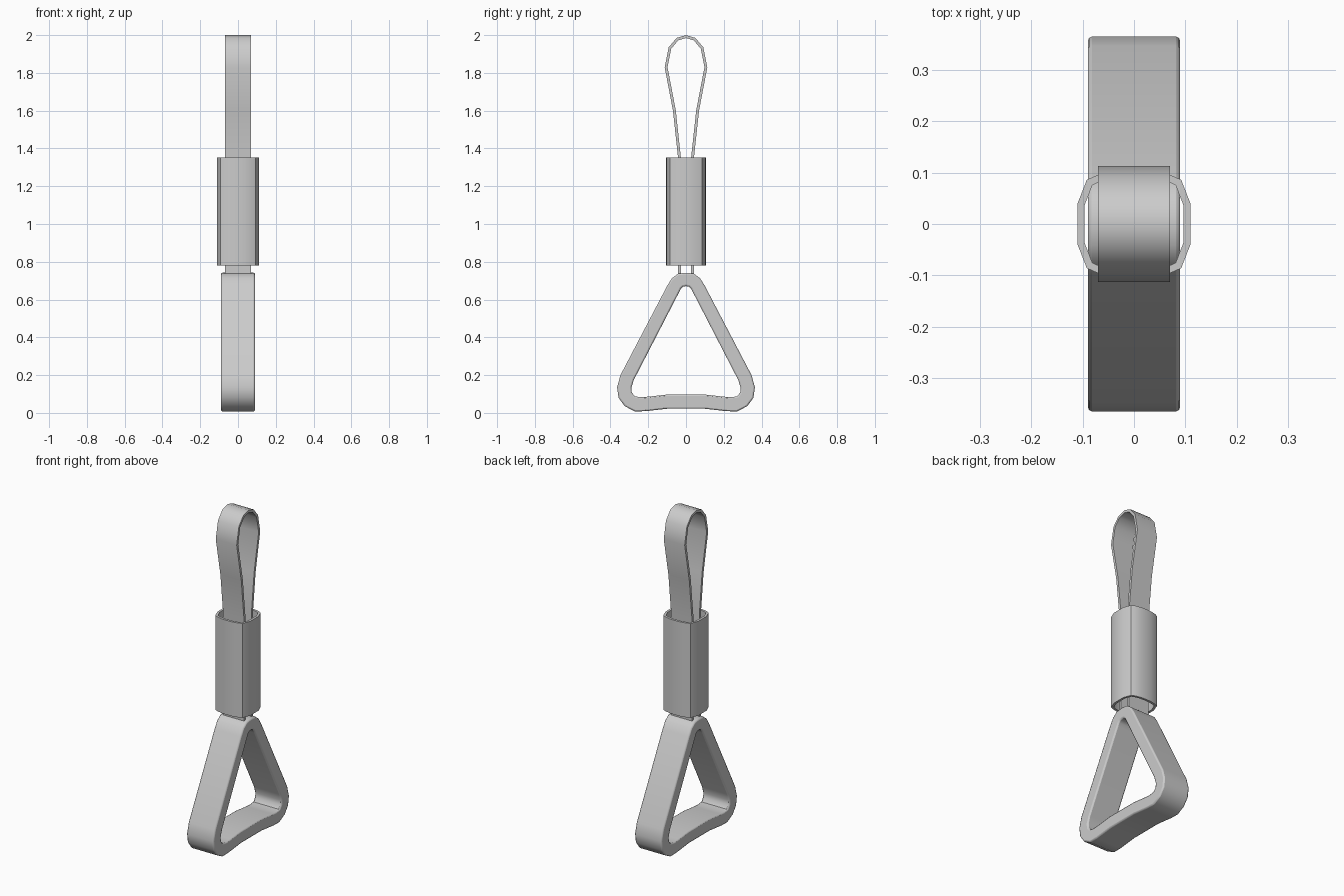
import bpy, bmesh, math
from mathutils import Vector

if "Cube" in bpy.data.objects:
    bpy.data.objects.remove(bpy.data.objects["Cube"])


def mirrored(half):
    """Add the mirror image (u -> -u) of a half outline, skipping points on the axis."""
    return half + [(-u, v) for u, v in reversed(half) if abs(u) > 1e-6]


def inset(pts, d, closed):
    """Mitred inward offset of a clockwise outline."""
    n, out = len(pts), []
    for i, p in enumerate(pts):
        normals = []
        for a, b in ((i - 1, i), (i, i + 1)):
            if closed or (a >= 0 and b < n):
                e = (Vector(pts[b % n]) - Vector(pts[a % n])).normalized()
                normals.append(Vector((e.y, -e.x)))
        m = sum(normals, Vector((0, 0))).normalized()
        out.append(tuple(Vector(p) + m * (d / m.dot(normals[0]))))
    return out


def band(name, outer, inner, place, lo, hi, closed=True, bevel=0):
    """Solid wall between two outlines, extruded from lo to hi."""
    bm = bmesh.new()
    rows = [[bm.verts.new(place(u, v, w)) for u, v in line]
            for line, w in ((outer, lo), (outer, hi), (inner, hi), (inner, lo))]
    n = len(outer)
    for i in range(n if closed else n - 1):
        j = (i + 1) % n
        for k in range(4):
            a, b = rows[k], rows[(k + 1) % 4]
            bm.faces.new((a[i], a[j], b[j], b[i]))
    if not closed:
        for i in (0, n - 1):
            bm.faces.new([r[i] for r in rows])
    bmesh.ops.recalc_face_normals(bm, faces=bm.faces)
    mesh = bpy.data.meshes.new(name)
    bm.to_mesh(mesh)
    bm.free()
    ob = bpy.data.objects.new(name, mesh)
    bpy.context.collection.objects.link(ob)
    if bevel:
        mod = ob.modifiers.new("Edge bevel", 'BEVEL')
        mod.width, mod.segments = bevel, 2
        mod.limit_method, mod.angle_limit = 'ANGLE', math.radians(60)
    bpy.ops.object.select_all(action='DESELECT')
    ob.select_set(True)
    bpy.context.view_layer.objects.active = ob
    bpy.ops.object.shade_smooth_by_angle(angle=math.radians(35))
    return ob


def side(u, v, w):      # outline in YZ, extruded along X
    return (w, u, v)


def upright(u, v, w):   # outline in XY, extruded along Z
    return (u, v, w)


# Triangular pull handle with rounded corners and a slightly bowed base
outer = mirrored([(0, .742), (.042, .737), (.075, .712), (.1, .672), (.347, .2),
                  (.365, .135), (.357, .08), (.325, .036), (.272, .008),
                  (.215, .009), (.1, .022), (0, .022)])
inner = mirrored([(0, .671), (.016, .668), (.027, .658), (.036, .64), (.276, .175),
                  (.289, .135), (.287, .108), (.27, .087), (.235, .083),
                  (.2, .086), (.1, .097), (0, .097)])
band("pull_handle", outer, inner, side, -.09, .09, bevel=.008)

# Strap: teardrop loop above, two strands running down through the sleeve
right = [(.042, .72), (.042, 1.35), (.069, 1.6), (.113, 1.83),
         (.092, 1.935), (.05, 1.985), (0, 2.0)]
strap = [(-u, v) for u, v in right] + [p for p in reversed(right[:-1])]
band("strap_loop", strap, inset(strap, .015, False), side, -.07, .07, closed=False)

# Hollow rounded sleeve
half = [(0, .105), (.035, .103), (.07, .096), (.092, .086), (.11, .04)]
sleeve = mirrored(half + [(u, -v) for u, v in reversed(half)])
band("sleeve", sleeve, inset(sleeve, .014, True), upright, .78, 1.352)
